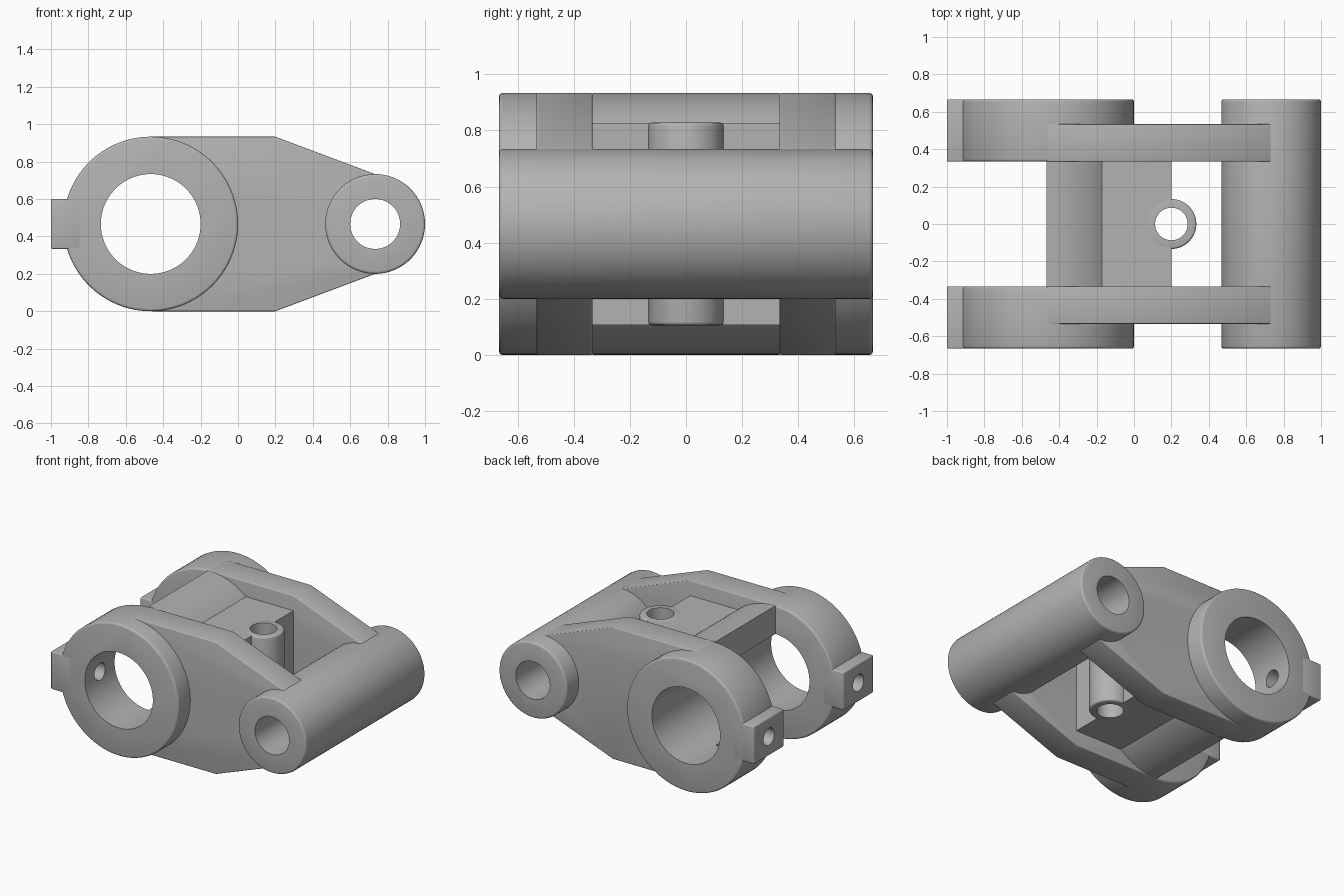
import bpy, bmesh, math
from mathutils import Matrix, Vector

if "Cube" in bpy.data.objects:
    bpy.data.objects.remove(bpy.data.objects["Cube"], do_unlink=True)

U = 1 / 15                      # design unit
MID = 7 * U                     # height of both bore axes
RING_X, TUBE_X, BOSS_X = -7 * U, 11 * U, 3 * U
INNER, ARM_OUT, OUTER = 5 * U, 8 * U, 10 * U

grey = bpy.data.materials.new("machined_grey")
grey.use_nodes = True
colour = (0.45, 0.45, 0.45, 1)
grey.diffuse_color = colour
grey.node_tree.nodes["Principled BSDF"].inputs["Base Color"].default_value = colour


def add(name, bm):
    bmesh.ops.recalc_face_normals(bm, faces=bm.faces)
    mesh = bpy.data.meshes.new(name)
    bm.to_mesh(mesh)
    bm.free()
    mesh.materials.append(grey)
    obj = bpy.data.objects.new(name, mesh)
    bpy.context.collection.objects.link(obj)
    return obj


def rod(name, start, end, radius):
    """Solid cylinder between two points."""
    a, b = Vector(start), Vector(end)
    turn = (b - a).to_track_quat('Z', 'Y').to_matrix().to_4x4()
    bm = bmesh.new()
    bmesh.ops.create_cone(bm, cap_ends=True, segments=96, radius1=radius, radius2=radius,
                          depth=(b - a).length, matrix=Matrix.Translation((a + b) / 2) @ turn)
    return add(name, bm)


def prism(name, outline, y0, y1):
    """Extrude an x-z outline along y."""
    bm = bmesh.new()
    face = bm.faces.new([bm.verts.new((x, y0, z)) for x, z in outline])
    new = bmesh.ops.extrude_face_region(bm, geom=[face])["geom"]
    bmesh.ops.translate(bm, vec=(0, y1 - y0, 0),
                        verts=[v for v in new if isinstance(v, bmesh.types.BMVert)])
    return add(name, bm)


def box_outline(x0, x1, half):
    return [(x0, MID - half), (x1, MID - half), (x1, MID + half), (x0, MID + half)]


def finish(obj, cutters=(), fillet=0.0):
    """Round the rims, drill the holes, then shade."""
    bpy.ops.object.select_all(action='DESELECT')
    bpy.context.view_layer.objects.active = obj
    obj.select_set(True)
    if fillet:
        mod = obj.modifiers.new("fillet", 'BEVEL')
        mod.width, mod.segments = fillet, 3
        mod.limit_method, mod.angle_limit = 'ANGLE', math.radians(40)
        bpy.ops.object.modifier_apply(modifier=mod.name)
    for cutter in cutters:
        mod = obj.modifiers.new("hole", 'BOOLEAN')
        mod.operation, mod.solver, mod.object = 'DIFFERENCE', 'EXACT', cutter
        bpy.ops.object.modifier_apply(modifier=mod.name)
    bpy.ops.object.shade_smooth_by_angle(angle=math.radians(35))


# Hole cutters
ring_bore = rod("ring_bore_cutter", (RING_X, -1, MID), (RING_X, 1, MID), 4 * U)
tube_bore = rod("tube_bore_cutter", (TUBE_X, -1, MID), (TUBE_X, 1, MID), 2 * U)
boss_bore = rod("boss_bore_cutter", (BOSS_X, 0, -1), (BOSS_X, 0, 2), 0.087)

# Clamp rings, lugs and side arms
arm_outline = [(RING_X, 0), (BOSS_X, 0), (TUBE_X, 3 * U), (TUBE_X, 11 * U),
               (BOSS_X, 14 * U), (RING_X, 14 * U)]
lug_holes = []
for side, s in (("front", -1), ("back", 1)):
    mid_y = s * (INNER + OUTER) / 2
    lug_hole = rod(side + "_lug_cutter", (-1.2, mid_y, MID), (RING_X, mid_y, MID), 0.06)
    lug_holes.append(lug_hole)
    ring = rod(side + "_ring", (RING_X, s * INNER, MID), (RING_X, s * OUTER, MID), 7 * U)
    finish(ring, [ring_bore, lug_hole], 0.014)
    lug = prism(side + "_lug", box_outline(-1, -0.84, 2 * U), s * INNER, s * OUTER)
    finish(lug, [lug_hole], 0.008)
    arm = prism(side + "_arm", arm_outline, s * INNER, s * ARM_OUT)
    finish(arm, [ring_bore, tube_bore], 0.006)

# Cross tube
tube = rod("cross_tube", (TUBE_X, -OUTER, MID), (TUBE_X, OUTER, MID), 4 * U)
finish(tube, [tube_bore], 0.014)

# Half shell joining the rings
arc = [math.radians(-90 + 180 * i / 48) for i in range(49)]
shell_outline = [(RING_X + r * math.cos(a), MID + r * math.sin(a))
                 for r, angles in ((7 * U, arc), (4 * U, arc[::-1])) for a in angles]
finish(prism("half_shell", shell_outline, -INNER, INNER))

# Web block with its vertical pin boss
web = prism("web_block", box_outline(-0.19, BOSS_X, 0.36), -INNER, INNER)
finish(web, [boss_bore])
boss = rod("pin_boss", (BOSS_X, 0, MID - 0.361), (BOSS_X, 0, MID + 0.361), 2 * U)
finish(boss, [boss_bore], 0.012)

for cutter in [ring_bore, tube_bore, boss_bore] + lug_holes:
    bpy.data.objects.remove(cutter, do_unlink=True)
